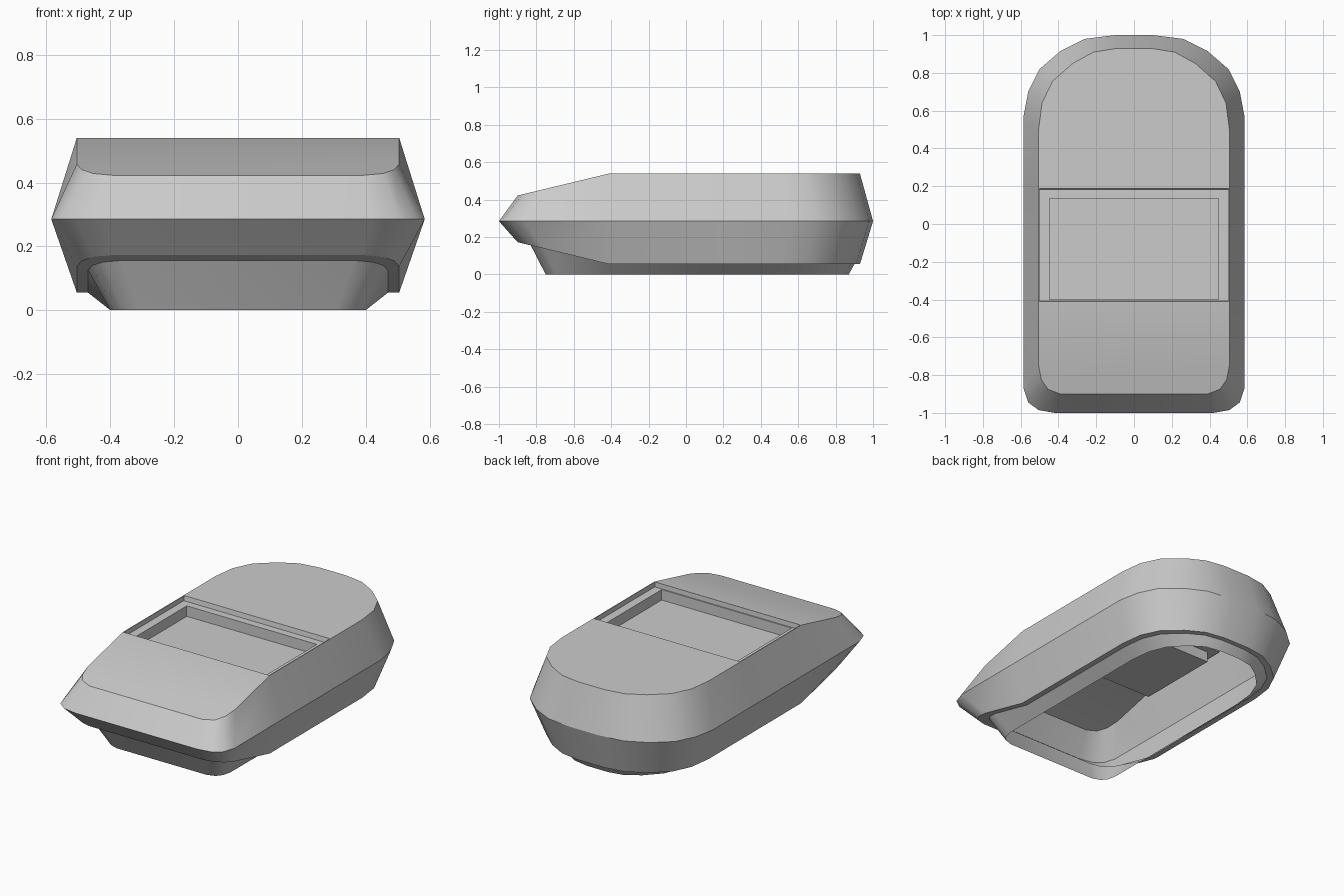
import bpy, bmesh

if "Cube" in bpy.data.objects:
    bpy.data.objects.remove(bpy.data.objects["Cube"])

# Half outlines (front centre -> back centre); mirrored to close the loop
MID = [(.42, -1), (.505, -.985), (.56, -.945), (.585, -.87), (.585, -.41), (.585, .19),
       (.585, .57), (.56, .70), (.50, .82), (.39, .915), (.26, .98), (.10, 1)]
EDGE = [(.39, -.90), (.455, -.875), (.49, -.825), (.505, -.75), (.505, -.41), (.505, .19),
        (.505, .50), (.487, .64), (.432, .755), (.325, .85), (.215, .91), (.09, .93)]
KINK = -.41
SLOPE = .24


def ring(half, zfunc):
    pts = half + [(-x, y) for x, y in reversed(half)]
    return [(x, y, zfunc(y)) for x, y in pts]


def shrink(half, sx, front, back):
    # scale in x, and in y separately ahead of and behind the slope line
    return [(x * sx, KINK + (y - KINK) * (front if y < KINK else back)) for x, y in half]


def top_z(y):
    return .54 - max(0, KINK - y) * SLOPE


def low_z(y):
    return .055 + max(0, KINK - y) * SLOPE


def add_ring(bm, pts):
    return [bm.verts.new(p) for p in pts]


def bridge(bm, a, b):
    n = len(a)
    for i in range(n):
        j = (i + 1) % n
        bm.faces.new((a[i], a[j], b[j], b[i]))


def finish(bm, name):
    me = bpy.data.meshes.new(name)
    bm.to_mesh(me)
    bm.free()
    ob = bpy.data.objects.new(name, me)
    bpy.context.collection.objects.link(ob)
    bpy.ops.object.select_all(action='DESELECT')
    ob.select_set(True)
    bpy.context.view_layer.objects.active = ob
    bpy.ops.object.shade_smooth_by_angle(angle=.5)
    return ob


def rect(x, y0, y1, z):
    return [(x, y0, z), (x, y1, z), (-x, y1, z), (-x, y0, z)]


# Hull shell: ledge, lower flank, upper flank, roof with stepped recess
bm = bmesh.new()
skirt_top = shrink(EDGE, .47 / .505, .42 / .49, 1.31 / 1.34)
rings = [add_ring(bm, p) for p in (
    ring(skirt_top, low_z), ring(EDGE, low_z),
    ring(MID, lambda y: .285), ring(EDGE, top_z))]
for a, b in zip(rings, rings[1:]):
    bridge(bm, a, b)
roof = rings[-1]
n = len(roof)
bm.faces.new(roof[:5] + roof[n - 5:])        # sloping front of roof
bm.faces.new(roof[5:n - 5])                  # flat rear of roof
prev = [roof[4], roof[5], roof[n - 6], roof[n - 5]]
for x, y0, y1, z in ((.5, -.409, .187, .54), (.5, -.407, .182, .51),
                     (.447, -.40, .135, .51), (.447, -.40, .135, .445)):
    step = add_ring(bm, rect(x, y0, y1, z))
    bridge(bm, prev, step)
    prev = step
bm.faces.new(prev)                           # recess floor
finish(bm, "hull")

# Tapered skirt, open underneath
bm = bmesh.new()
foot = shrink(EDGE, .40 / .505, .34 / .49, 1.28 / 1.34)
bridge(bm, add_ring(bm, ring(foot, lambda y: 0)), add_ring(bm, ring(skirt_top, low_z)))
finish(bm, "skirt")
